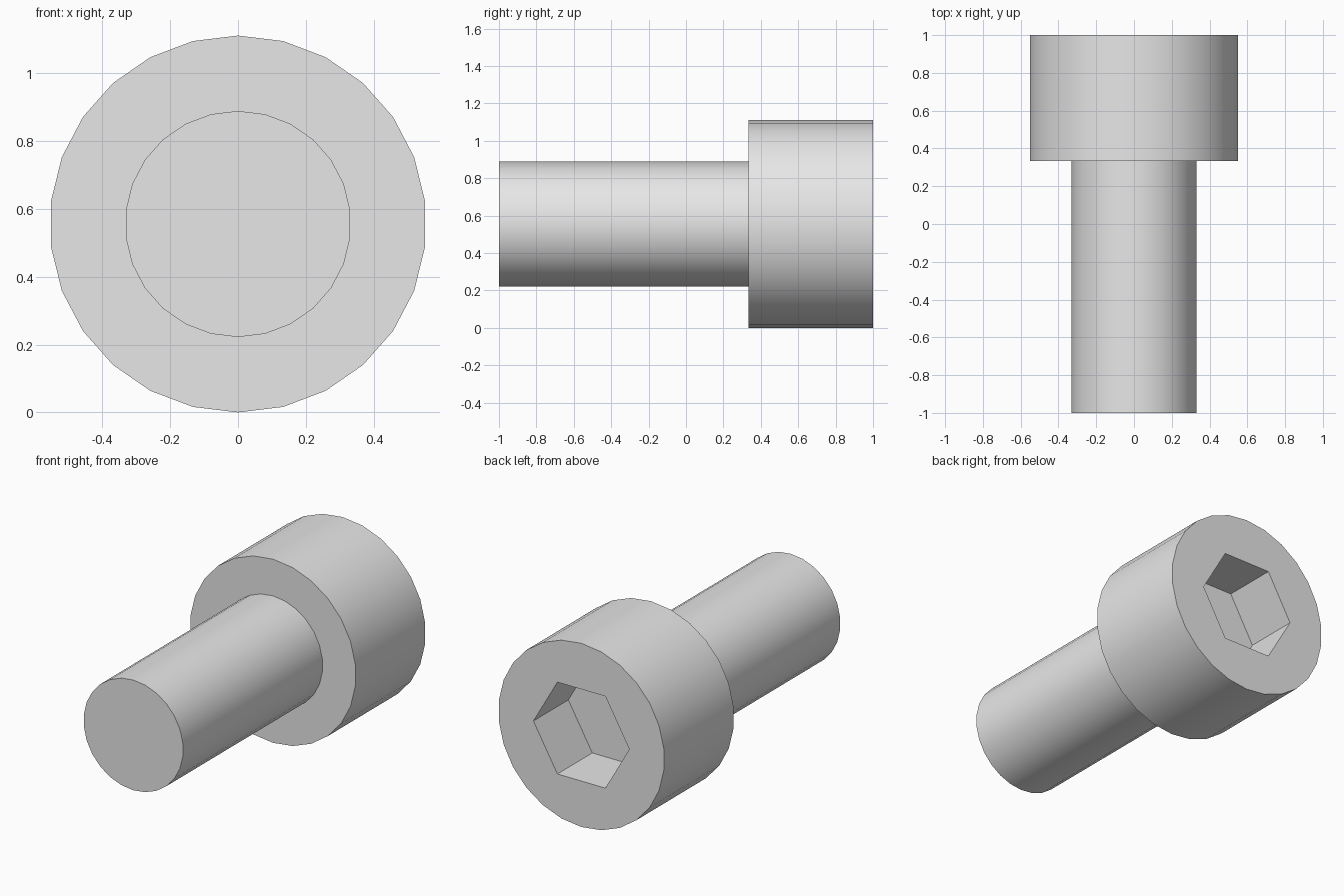
import bpy, bmesh, math

cube = bpy.data.objects.get("Cube")
if cube:
    bpy.data.objects.remove(cube, do_unlink=True)

UNIT = 1 / 9              # one millimetre of the bolt in scene units
HEAD_R, SHANK_R = 5 * UNIT, 3 * UNIT
HEX_R = 2.5 * UNIT / math.cos(math.pi / 6)
TIP, SHOULDER, BACK, FLOOR = -1, 3 * UNIT, 1, 6 * UNIT
SIDES = 26

steel = bpy.data.materials.new("grey_steel")
steel.use_nodes = True
grey = (0.8, 0.8, 0.8, 1)
steel.diffuse_color = grey
steel.node_tree.nodes["Principled BSDF"].inputs["Base Color"].default_value = grey


def ring(bm, radius, y, sides, start):
    """Closed loop of edges around the y axis."""
    verts = []
    for i in range(sides):
        a = start + math.tau * i / sides
        verts.append(bm.verts.new((radius * math.cos(a), y, HEAD_R + radius * math.sin(a))))
    return [bm.edges.new((verts[i - 1], verts[i])) for i in range(sides)]


def circle(bm, radius, y):
    return ring(bm, radius, y, SIDES, math.pi / 2)


def hexagon(bm, y):
    return ring(bm, HEX_R, y, 6, 0)


def cap(bm, edges):
    bmesh.ops.contextual_create(bm, geom=edges)


def finish(bm, name):
    bmesh.ops.recalc_face_normals(bm, faces=bm.faces)
    mesh = bpy.data.meshes.new(name)
    bm.to_mesh(mesh)
    bm.free()
    mesh.materials.append(steel)
    obj = bpy.data.objects.new(name, mesh)
    bpy.context.collection.objects.link(obj)
    bpy.ops.object.select_all(action="DESELECT")
    obj.select_set(True)
    bpy.context.view_layer.objects.active = obj
    bpy.ops.object.shade_smooth_by_angle(angle=math.radians(30))


# Plain shank, closed at the tip and open where it meets the head
bm = bmesh.new()
tip, root = circle(bm, SHANK_R, TIP), circle(bm, SHANK_R, SHOULDER)
bmesh.ops.bridge_loops(bm, edges=tip + root)
cap(bm, tip)
finish(bm, "shank")

# Cylindrical head: shoulder ring, side wall, back face and hex socket
bm = bmesh.new()
loops = [circle(bm, SHANK_R, SHOULDER), circle(bm, HEAD_R, SHOULDER),
         circle(bm, HEAD_R, BACK), hexagon(bm, BACK), hexagon(bm, FLOOR)]
for a, b in zip(loops, loops[1:]):
    if len(a) == len(b):
        bmesh.ops.bridge_loops(bm, edges=a + b)
    else:
        bmesh.ops.triangle_fill(bm, edges=a + b, use_beauty=True)
cap(bm, loops[-1])
finish(bm, "head")

# The shank and head normals must face outward even though each shell is open
for name, y in (("shank", TIP), ("head", BACK)):
    mesh = bpy.data.objects[name].data
    outer = [p for p in mesh.polygons if abs(p.center.y - y) < 0.001]
    if outer[0].normal.y * y < 0:
        mesh.flip_normals()
